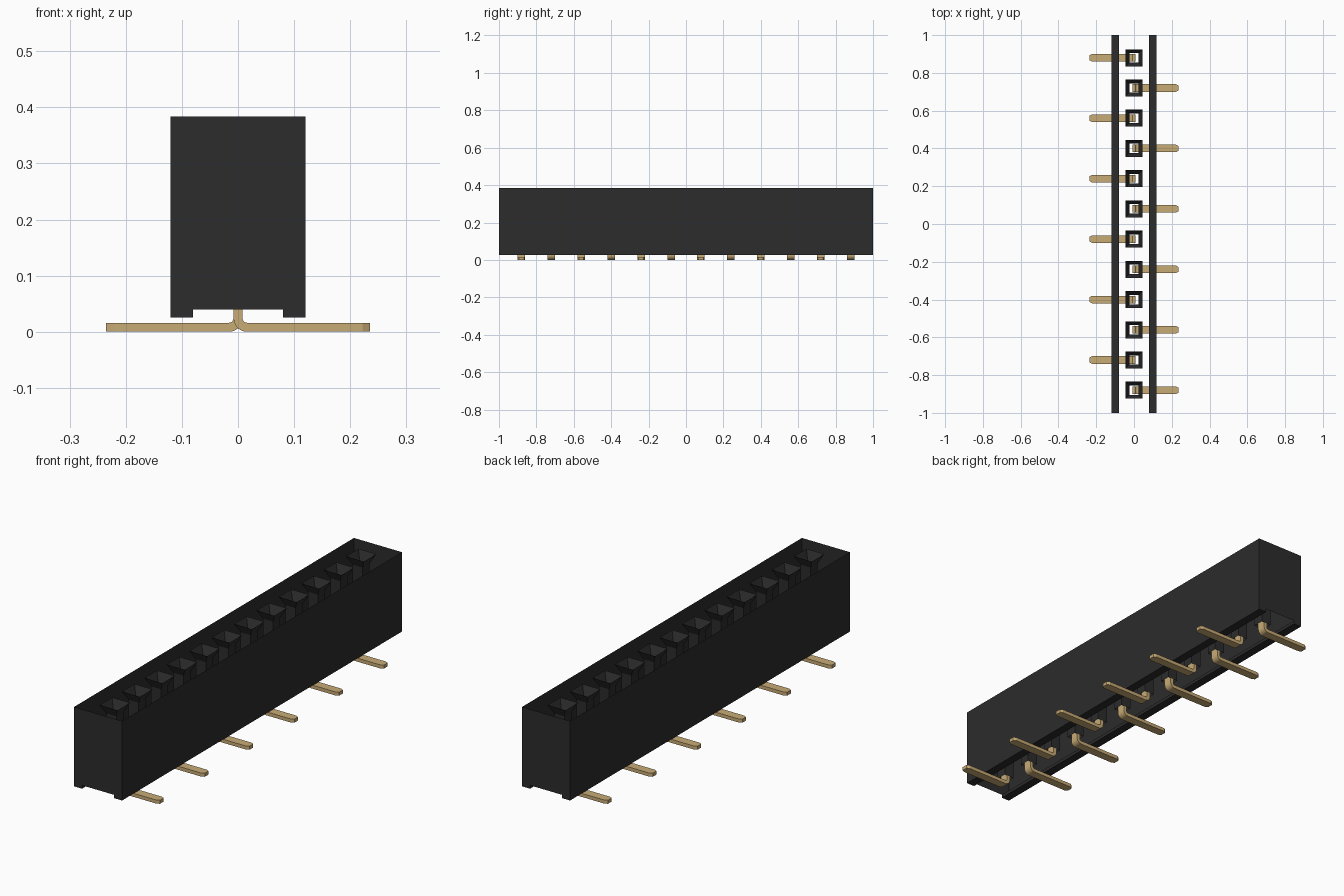
import bpy, bmesh, math

cube = bpy.data.objects.get("Cube")
if cube:
    bpy.data.objects.remove(cube)


def material(name, rgb):
    mat = bpy.data.materials.new(name)
    mat.use_nodes = True
    mat.diffuse_color = (*rgb, 1)
    mat.node_tree.nodes["Principled BSDF"].inputs["Base Color"].default_value = (*rgb, 1)
    return mat


BLACK = material("black plastic", (0.025, 0.025, 0.025))
GOLD = material("gold metal", (0.58, 0.41, 0.18))

COUNT, PITCH = 12, 0.16
HALF_LEN, HALF_W, TOP = 1.0, 0.12, 0.384
FOOT, FLOOR, FOOT_IN = 0.025, 0.04, 0.08


def finish(name, bm, mat, solid=False):
    if solid:
        bmesh.ops.recalc_face_normals(bm, faces=bm.faces)
    mesh = bpy.data.meshes.new(name)
    bm.to_mesh(mesh)
    bm.free()
    mesh.materials.append(mat)
    obj = bpy.data.objects.new(name, mesh)
    bpy.context.collection.objects.link(obj)
    return obj


def bridge(bm, a, b):
    """Join two closed rings of vertices with quads."""
    n = len(a)
    for i in range(n):
        j = (i + 1) % n
        bm.faces.new((a[i], a[j], b[j], b[i]))


# Housing: notched end profile run lengthwise, open above and between the feet
half = [(HALF_W, TOP), (HALF_W, FOOT), (FOOT_IN, FOOT), (FOOT_IN, FLOOR)]
profile = [(-x, z) for x, z in half] + half[::-1]
bm = bmesh.new()
front = [bm.verts.new((x, -HALF_LEN, z)) for x, z in profile]
back = [bm.verts.new((x, HALF_LEN, z)) for x, z in profile]
bm.faces.new(front)
bm.faces.new(back[::-1])
for i in range(len(profile) - 1):
    if i != 3:
        bm.faces.new((front[i + 1], front[i], back[i], back[i + 1]))
finish("housing", bm, BLACK)


# Sockets: square lead-in funnel above a straight sleeve
def socket(index, y):
    bm = bmesh.new()
    rings = []
    for h, z in ((0.045, TOP), (0.025, TOP - 0.04), (0.025, FLOOR)):
        rings.append([bm.verts.new((sx * h, y + sy * h, z))
                      for sx, sy in ((-1, -1), (1, -1), (1, 1), (-1, 1))])
    for a, b in zip(rings, rings[1:]):
        bridge(bm, a, b)
    finish(f"socket_{index}", bm, BLACK)


# Pins: flat strip rising in the sleeve, bent outward into a foot
def pin(index, y, side):
    t, r, w = 0.008, 0.008, 0.02
    cx, cz, ro = t + r, 2 * t + r, 2 * t + r
    stations = [((-t, 0.3), (t, 0.3), w)]
    for k in range(7):
        a = math.pi + k * math.pi / 12
        c, s = math.cos(a), math.sin(a)
        stations.append(((cx + ro * c, cz + ro * s), (cx + r * c, cz + r * s), w))
    for x, hw in ((0.222, w), (0.235, 0.013)):
        stations.append(((x, 0), (x, 2 * t), hw))
    bm = bmesh.new()
    rings = []
    for outer, inner, hw in stations:
        rings.append([bm.verts.new((side * p[0], y + d, p[1]))
                      for p, d in ((outer, -hw), (outer, hw), (inner, hw), (inner, -hw))])
    for a, b in zip(rings, rings[1:]):
        bridge(bm, a, b)
    bm.faces.new(rings[0][::-1])
    bm.faces.new(rings[-1])
    finish(f"pin_{index}", bm, GOLD, solid=True)


for i in range(COUNT):
    y = (i - (COUNT - 1) / 2) * PITCH
    socket(i + 1, y)
    pin(i + 1, y, 1 if i % 2 == 0 else -1)
